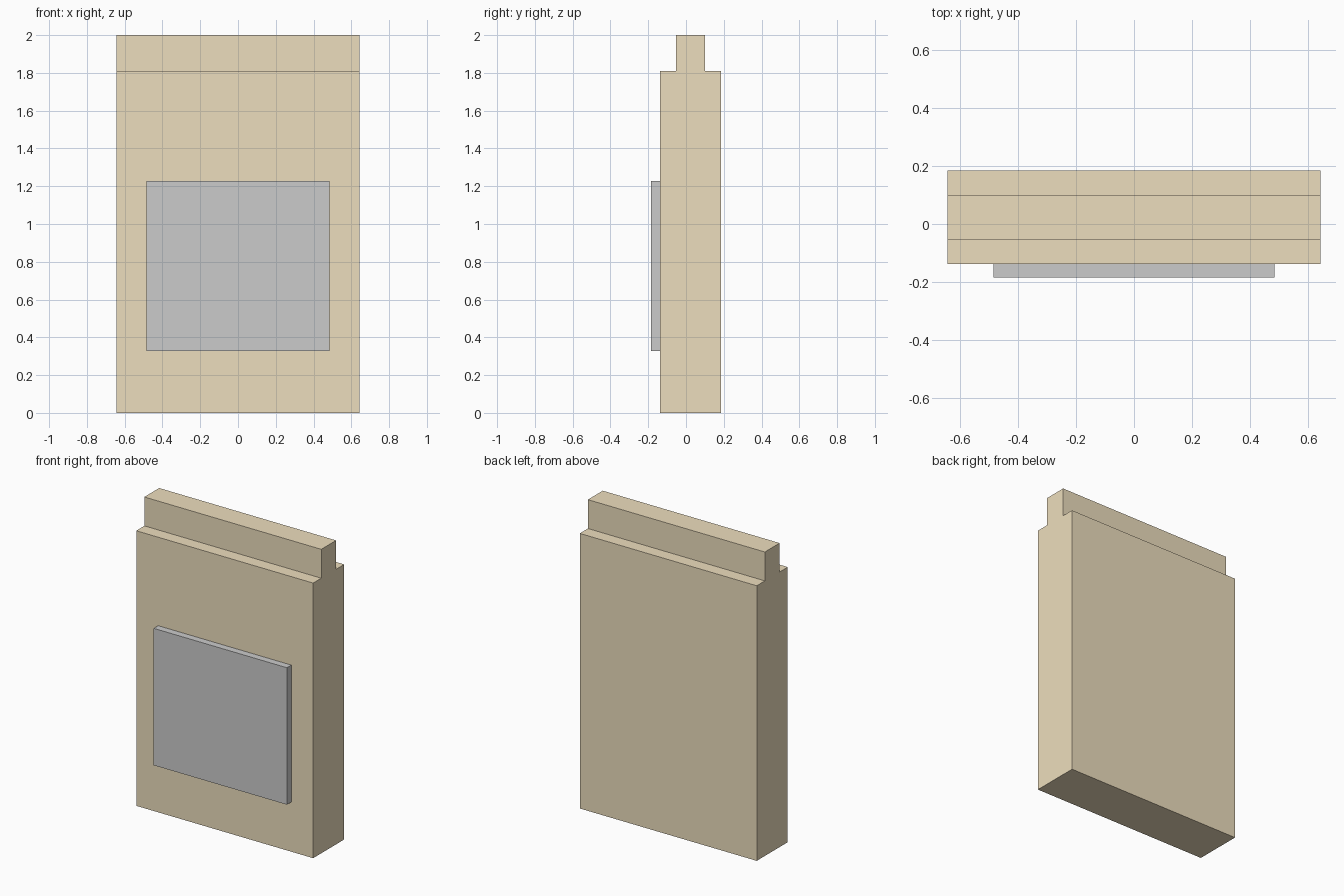
import bpy
import bmesh

if "Cube" in bpy.data.objects:
    bpy.data.objects.remove(bpy.data.objects["Cube"])


def extrude_profile(name, points, half_width):
    """Extrude a closed (y, z) side profile symmetrically along x."""
    bm = bmesh.new()
    face = bm.faces.new([bm.verts.new((-half_width, y, z)) for y, z in points])
    result = bmesh.ops.extrude_face_region(bm, geom=[face])
    verts = [v for v in result["geom"] if isinstance(v, bmesh.types.BMVert)]
    bmesh.ops.translate(bm, verts=verts, vec=(2 * half_width, 0, 0))
    bmesh.ops.recalc_face_normals(bm, faces=bm.faces)
    mesh = bpy.data.meshes.new(name)
    bm.to_mesh(mesh)
    bm.free()
    obj = bpy.data.objects.new(name, mesh)
    bpy.context.collection.objects.link(obj)
    return obj


# Tan slab with a narrower ridge along the top edge
MID, SLAB, RIDGE = 0.023, 0.161, 0.077
SHOULDER, TOP = 1.81, 2.0
right = [(SLAB, 0), (SLAB, SHOULDER), (RIDGE, SHOULDER), (RIDGE, TOP)]
outline = right + [(-y, z) for y, z in reversed(right)]
body = extrude_profile("body", [(MID + y, z) for y, z in outline], 0.644)

tan = bpy.data.materials.new("tan")
tan.diffuse_color = (0.845, 0.728, 0.51, 1)
tan.use_nodes = True
tan.node_tree.nodes["Principled BSDF"].inputs["Base Color"].default_value = tan.diffuse_color
body.data.materials.append(tan)

# Grey plate on the front face
back, front = MID - SLAB, -0.184
extrude_profile("front_plate",
                [(back, 0.327), (back, 1.228), (front, 1.228), (front, 0.327)],
                0.485)
